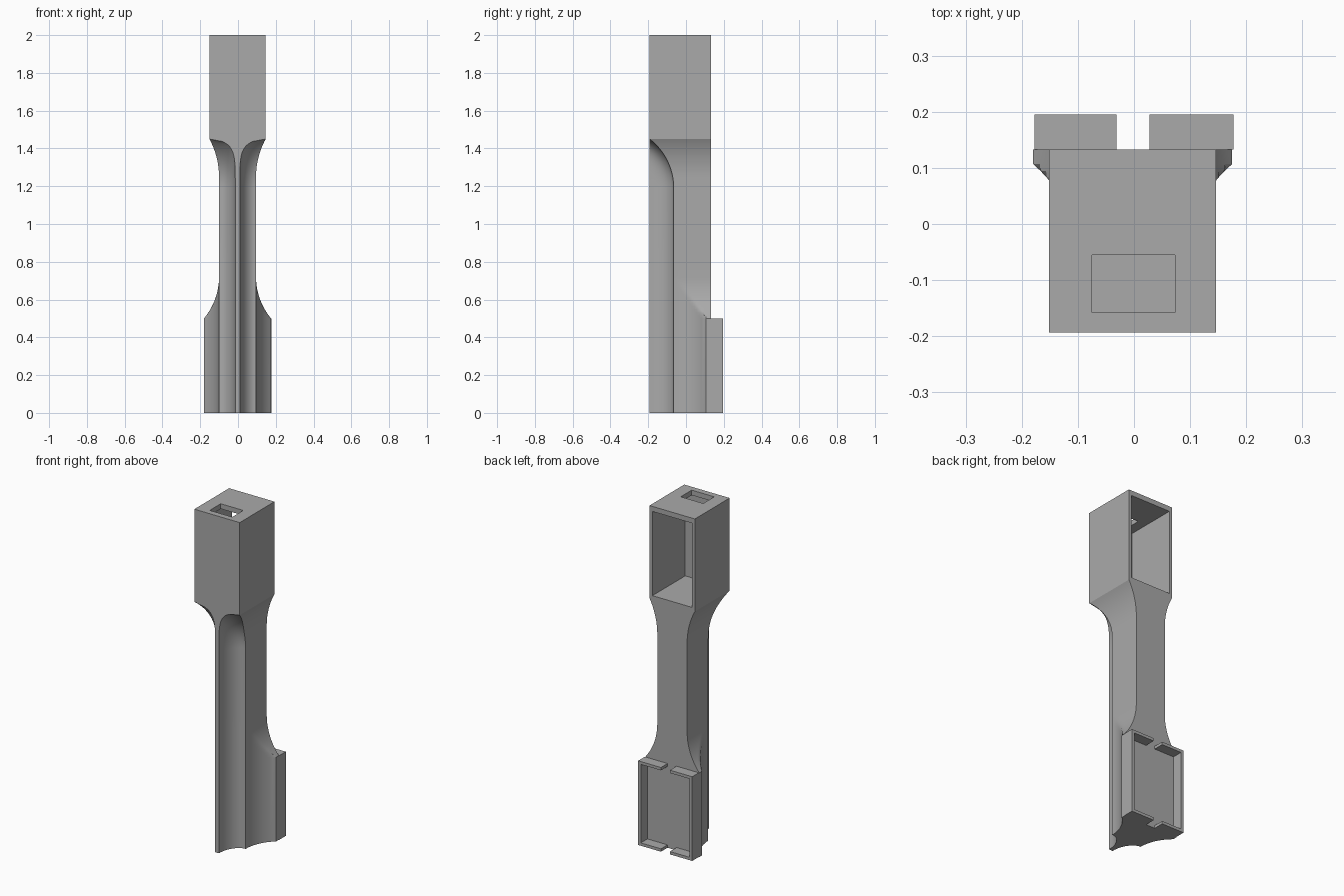
import bpy, bmesh, math

if "Cube" in bpy.data.objects:
    bpy.data.objects.remove(bpy.data.objects["Cube"])

grey = bpy.data.materials.new("plain_grey")
grey.diffuse_color = (0.40, 0.40, 0.40, 1)
grey.use_nodes = True
grey.node_tree.nodes["Principled BSDF"].inputs["Base Color"].default_value = grey.diffuse_color

CX = -0.0025                      # stem and socket centre line
FRONT, BACK = -0.193, 0.133       # depth of stem and socket
STEM_W, SOCKET_W, BASE_W = 0.098, 0.149, 0.1775
GROOVE_Y, FLARE_Y = -0.065, 0.107
FIN_W = 0.012
SHOULDER = 1.45


def make_object(name, bm, helper=False):
    bmesh.ops.recalc_face_normals(bm, faces=bm.faces)
    me = bpy.data.meshes.new(name)
    bm.to_mesh(me)
    bm.free()
    ob = bpy.data.objects.new(name, me)
    bpy.context.collection.objects.link(ob)
    me.materials.append(grey)
    ob.hide_render = helper
    if helper:
        ob.hide_viewport = True
    return ob


def box(name, x, y, z, helper=False):
    bm = bmesh.new()
    bmesh.ops.create_cube(bm, size=1)
    for v in bm.verts:
        v.co = [lo + (c + 0.5) * (hi - lo) for c, (lo, hi) in zip(v.co, (x, y, z))]
    return make_object(name, bm, helper)


def arc(t, length, rise):
    """Circular fillet: 0 and tangent at t = 0, rise at t = length."""
    t = min(max(t, 0), length)
    r = (length ** 2 + rise ** 2) / (2 * rise)
    return r - math.sqrt(r * r - t * t)


def half_section(z):
    """Right half outline of the stem at height z, front to back."""
    d = arc(z - 1.19, SHOULDER - 1.19, GROOVE_Y - FRONT)
    w = STEM_W + arc(z - 1.25, SHOULDER - 1.25, SOCKET_W - STEM_W)
    wide = STEM_W + arc(0.72 - z, 0.22, BASE_W - STEM_W)
    a, b = w - FIN_W, GROOVE_Y - FRONT
    pts = []
    # concave groove beside the fin
    t0 = math.asin(min(1, d / b))
    for i in range(15):
        t = t0 + (math.pi / 2 - t0) * i / 14
        pts.append((w - a * math.cos(t), FRONT - d + b * math.sin(t)))
    # side, flaring out toward the back near the base
    y0 = GROOVE_Y - d
    for i in range(1, 15):
        y = y0 + (FLARE_Y - y0) * i / 14
        flare = STEM_W + arc(y - GROOVE_Y, FLARE_Y - GROOVE_Y, BASE_W - STEM_W)
        pts.append((max(w, min(flare, wide)), y))
    pts.append((max(w, wide), BACK))
    return pts


# stem: lofted sections
heights = [0, 0.5] + [0.5 + 0.22 * i / 14 for i in range(1, 15)] + [1.19]
heights += [1.19 + 0.26 * i / 20 for i in range(1, 21)]
bm = bmesh.new()
rings = []
for z in heights:
    half = half_section(z)
    outline = half + [(-x, y) for x, y in reversed(half)]
    rings.append([bm.verts.new((x + CX, y, z)) for x, y in outline])
bm.faces.new(rings[0])
n = len(rings[0])
for lo, hi in zip(rings, rings[1:]):
    for i in range(n):
        j = (i + 1) % n
        bm.faces.new((lo[i], lo[j], hi[j], hi[i]))
bmesh.ops.remove_doubles(bm, verts=bm.verts, dist=1e-5)
stem = make_object("stem", bm)
bpy.context.view_layer.objects.active = stem
stem.select_set(True)
bpy.ops.object.shade_smooth_by_angle(angle=math.radians(25))
stem.select_set(False)

# socket: box open at the back with a slot in its top
socket = box("socket", (CX - SOCKET_W, CX + SOCKET_W), (FRONT, BACK), (SHOULDER, 2))
inner = SOCKET_W - 0.019
cutters = [
    box("socket_cavity_cutter", (CX - inner, CX + inner), (-0.175, 0.3), (1.47, 1.97), True),
    box("top_slot_cutter", (-0.075, 0.073), (-0.158, -0.055), (1.9, 2.1), True),
]
for c in cutters:
    m = socket.modifiers.new(c.name, 'BOOLEAN')
    m.operation, m.solver, m.object = 'DIFFERENCE', 'EXACT', c

# clip tray: two C-shaped rims on the back of the base
for name, s, gap in (("right_tray_rim", 1, 0.028), ("left_tray_rim", -1, 0.031)):
    w, t, h = BASE_W, 0.017, 0.5
    prof = [(gap, 0), (w, 0), (w, h), (gap, h), (gap, h - t),
            (w - t, h - t), (w - t, t), (gap, t)]
    bm = bmesh.new()
    f = bm.faces.new([bm.verts.new((s * x, BACK, z)) for x, z in prof])
    ext = bmesh.ops.extrude_face_region(bm, geom=[f], use_keep_orig=True)["geom"]
    for v in ext:
        if isinstance(v, bmesh.types.BMVert):
            v.co.y = 0.195
    make_object(name, bm)
